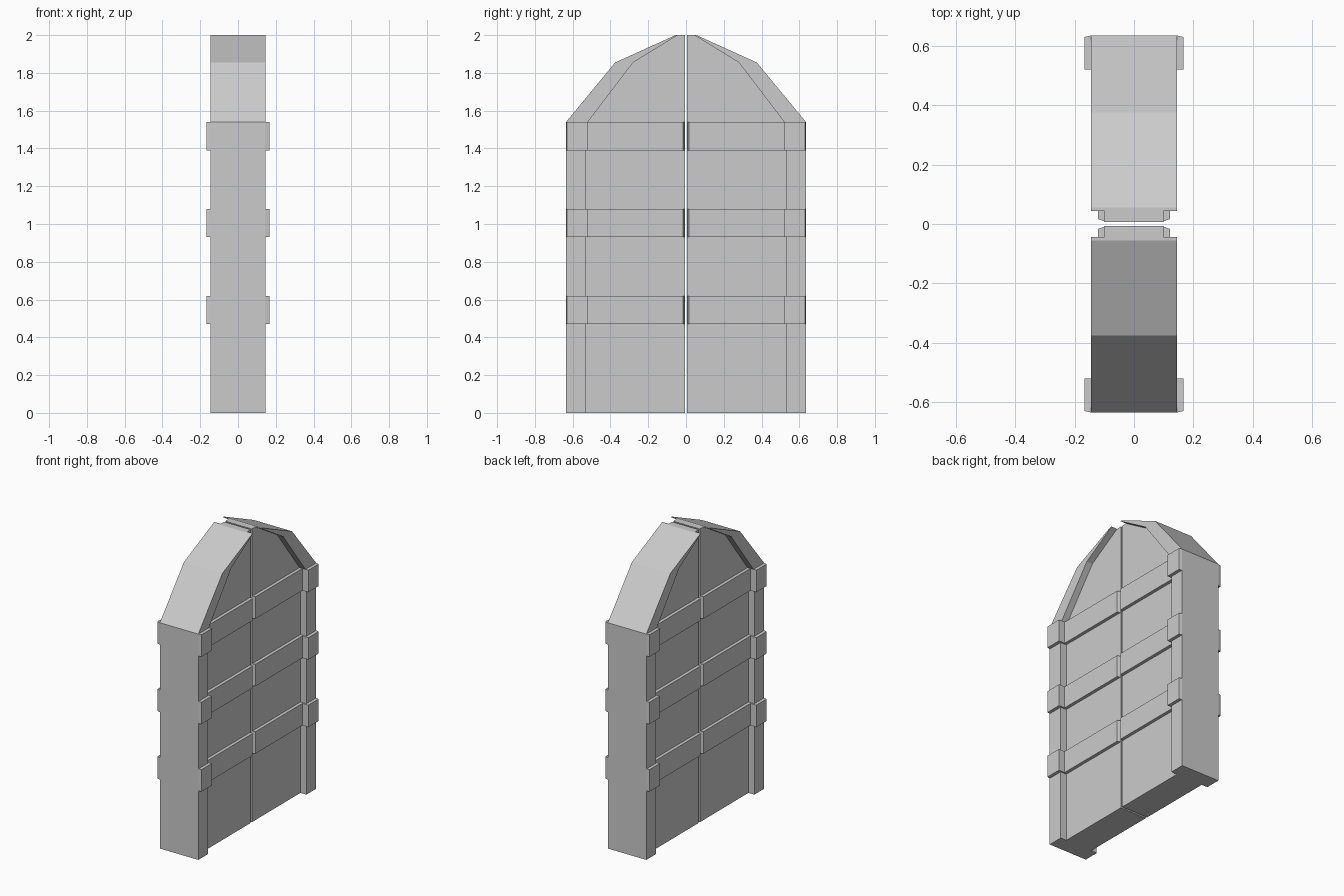
import bpy
import bmesh

cube = bpy.data.objects.get("Cube")
if cube:
    bpy.data.objects.remove(cube, do_unlink=True)

# Single plain grey
GREY = (0.6, 0.6, 0.6, 1.0)
mat = bpy.data.materials.new("plain grey")
mat.use_nodes = True
mat.diffuse_color = GREY
bsdf = mat.node_tree.nodes["Principled BSDF"]
bsdf.inputs["Base Color"].default_value = GREY
bsdf.inputs["Roughness"].default_value = 0.8


def prism(name, ring, shift, mirror_x=False):
    """Extrude a closed ring of points along shift into a flat-shaded solid."""
    bm = bmesh.new()
    face = bm.faces.new([bm.verts.new(p) for p in ring])
    moved = bmesh.ops.extrude_face_region(bm, geom=[face], use_keep_orig=True)
    verts = [g for g in moved["geom"] if isinstance(g, bmesh.types.BMVert)]
    bmesh.ops.translate(bm, verts=verts, vec=shift)
    bmesh.ops.recalc_face_normals(bm, faces=bm.faces[:])
    mesh = bpy.data.meshes.new(name)
    bm.to_mesh(mesh)
    bm.free()
    mesh.materials.append(mat)
    obj = bpy.data.objects.new(name, mesh)
    bpy.context.collection.objects.link(obj)
    if mirror_x:
        mod = obj.modifiers.new("both faces", "MIRROR")
        mod.use_axis = (True, False, False)
        mod.use_mirror_merge = False
    return obj


FRAME_X, LEAF_X = 0.145, 0.10      # half thicknesses
GAP = 0.006                        # half gap between the leaves

# Half arch in (y, z): outer edge going up, inner edge going up
outer = [(0.635, 0), (0.635, 1.54), (0.375, 1.855), (0.055, 2.0)]
inner = [(0.53, 0), (0.53, 1.53), (0.52, 1.54), (0.28, 1.855), (0.043, 2.0)]
leaf = [(GAP, 0)] + inner + [(GAP, 2.0)]

# Strap cross-sections in (x, y)
frame_strap = [(0.145, 0.635), (0.167, 0.63), (0.167, 0.52),
               (0.10, 0.52), (0.10, 0.53), (0.145, 0.53)]
leaf_strap = [(0.10, 0.52), (0.122, 0.52), (0.122, 0.017), (0.10, 0.009)]
strap_bottoms = [0.47, 0.93, 1.39]
STRAP_H = 0.15

for side, s in (("front", -1), ("back", 1)):
    # Thick arched frame half
    prism(side + "_frame",
          [(-FRAME_X, s * y, z) for y, z in outer + inner[::-1]],
          (2 * FRAME_X, 0, 0))
    # Thinner door leaf set inside the frame
    prism(side + "_door_leaf",
          [(-LEAF_X, s * y, z) for y, z in leaf], (2 * LEAF_X, 0, 0))
    # Horizontal straps on the frame and across the leaf
    for i, z in enumerate(strap_bottoms, 1):
        for part, section in (("frame", frame_strap), ("door", leaf_strap)):
            prism(f"{side}_{part}_strap_{i}",
                  [(x, s * y, z) for x, y in section],
                  (0, 0, STRAP_H), mirror_x=True)
